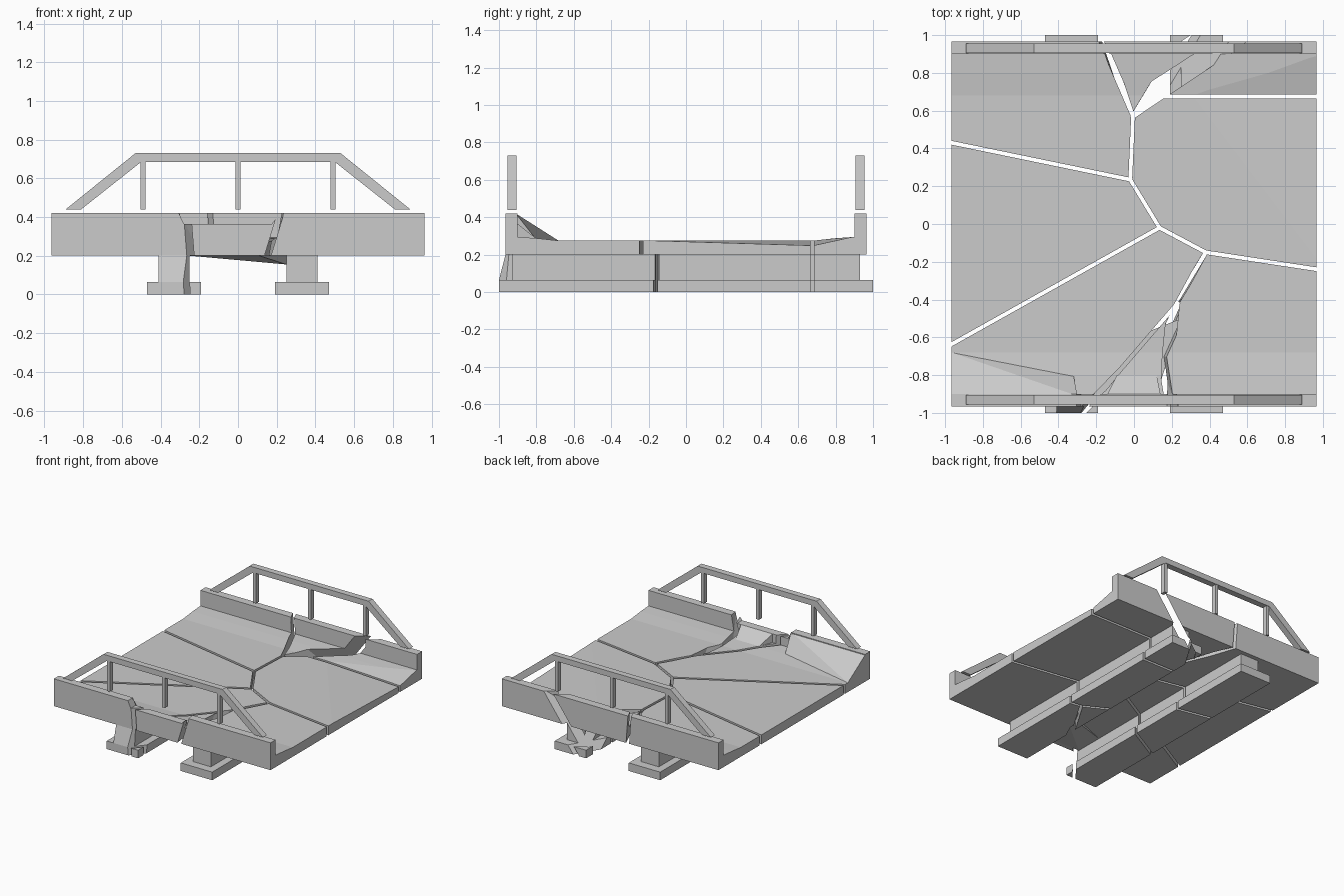
import bpy, bmesh
from mathutils import Vector

if "Cube" in bpy.data.objects:
    bpy.data.objects.remove(bpy.data.objects["Cube"])


def finish(name, bm):
    bmesh.ops.recalc_face_normals(bm, faces=bm.faces)
    me = bpy.data.meshes.new(name)
    bm.to_mesh(me)
    bm.free()
    ob = bpy.data.objects.new(name, me)
    bpy.context.collection.objects.link(ob)
    return ob


def hull(name, pts):
    bm = bmesh.new()
    vs = [bm.verts.new(p) for p in pts]
    bmesh.ops.convex_hull(bm, input=vs)
    bmesh.ops.dissolve_limit(bm, angle_limit=0.001, verts=bm.verts, edges=bm.edges)
    return finish(name, bm)


def extrude(name, pts, offset):
    bm = bmesh.new()
    f = bm.faces.new([bm.verts.new(p) for p in pts])
    r = bmesh.ops.extrude_face_region(bm, geom=[f])
    bmesh.ops.translate(bm, vec=offset,
                        verts=[v for v in r["geom"] if isinstance(v, bmesh.types.BMVert)])
    return finish(name, bm)


def box(name, x0, x1, y0, y1, z0, z1):
    return hull(name, [(x, y, z) for x in (x0, x1) for y in (y0, y1) for z in (z0, z1)])


def crack(a, b, a_low=None, b_low=None, width=0.02):
    """Thin slab through the model; a, b at z .42, a_low, b_low at z .2."""
    pts = []
    for p, q in ((a, b), (a_low or a, b_low or b)):
        p, q = Vector(p), Vector(q)
        d = (q - p).normalized()
        n = Vector((-d.y, d.x)) * width / 2
        pts.append([p - d * .01 + n, p - d * .01 - n, q + d * .01 + n, q + d * .01 - n])
    out = []
    for t, l in zip(*pts):
        for z in (0.5, -0.05):
            k = (z - 0.2) / 0.22
            k = max(k, -0.3)
            out.append((*(l + (t - l) * k), z))
    return hull("crack_cutter", out)


def cut(ob, cutters):
    for c in cutters:
        m = ob.modifiers.new("cut", "BOOLEAN")
        m.operation, m.object, m.solver = "DIFFERENCE", c, "EXACT"
    bpy.context.view_layer.update()
    me = bpy.data.meshes.new_from_object(
        ob.evaluated_get(bpy.context.evaluated_depsgraph_get()))
    ob.modifiers.clear()
    ob.data = me


# Road slab with kerbs, one profile run along x
half = [(.965, .2), (.965, .42), (.9, .42), (.9, .295), (.8, .288), (.68, .275)]
prof = half + [(-y, z) for y, z in reversed(half)]
deck = extrude("road_deck", [(-.965, y, z) for y, z in prof], (1.93, 0, 0))

# Sloped broken infill behind the front kerb
infill = hull("broken_kerb_slope", [
    (-.965, -.68, .274), (-.965, -.91, .42), (-.3, -.91, .42), (-.32, -.8, .28),
    (-.965, -.91, .27), (-.3, -.91, .27)])

# Pier walls and footings
parts = [deck, infill]
for side, s in (("left", -1), ("right", 1)):
    x = .33 * s
    parts.append(box(side + "_footing", x - .14, x + .14, -1, 1, 0, .065))
    front = [(-1, .065), (-.965, .2)] if s < 0 else [(-.93, .065), (-.93, .2)]
    parts.append(extrude(side + "_pier", [(x - .08, y, z) for y, z in
                 front + [(.93, .2), (.93, .065)]], (.16, 0, 0)))

# Crack lines through everything
cutters = [
    crack((-.99, .435), (-.02, .235)),
    crack((-.02, .235), (.135, -.02)),
    crack((.135, -.02), (-.99, -.65)),
    crack((-.02, .235), (-.005, .57)),
    crack((.135, -.02), (.38, -.15)),
    crack((.38, -.15), (.99, -.243)),
    crack((.13, .675), (.99, .675)),
    crack((-.005, .57), (-.19, 1.02), None, (-.165, 1.02)),
    crack((-.005, .57), (.58, 1.02), None, (.34, 1.02)),
    crack((.38, -.15), (.23, -.42), None, (.22, -.42)),
    crack((.23, -.42), (.18, -.7), None, (.12, -.7)),
    crack((.18, -.7), (.21, -1.02), (.12, -.7), (.11, -1.02)),
    crack((.23, -.42), (-.08, -.78)),
    crack((-.08, -.78), (-.31, -1.02), None, (-.285, -1.02)),
]
for p in parts:
    cut(p, cutters)

# Lowered kerb at the front, dipped road edge at the right
notch = extrude("notch_cutter", [(-.315, -1, .44), (.235, -1, .44), (.175, -1, .365),
                                 (-.28, -1, .365)], (0, .15, 0))
dip = hull("dip_cutter", [(.98, -.2, .275), (.98, .68, .248), (.3, .68, .2755),
                          (.98, .895, .295), (.98, .3, .31), (.98, .68, .31)])
cut(deck, [notch, dip])
for c in cutters + [notch, dip]:
    bpy.data.objects.remove(c)

# Loose rubble: wedge on the road and slipped underside
hull("rubble_wedge", [(-.14, -.9, .365), (.14, -.9, .365), (-.09, -.8, .286),
                      (.12, -.8, .286), (-.14, -.9, .28), (.14, -.9, .28)])
hull("slipped_underside", [(-.25, -.93, .2), (-.25, -.7, .2), (.25, -.5, .155),
                           (.25, -.5, .2), (.11, -.93, .2)])

# Railings: bent top beam and three posts each side
beam = [(-.89, .44), (-.53, .73), (.53, .73), (.89, .44),
        (.81, .44), (.5, .685), (-.5, .685), (-.81, .44)]
for side, y in (("front", -.93), ("back", .93)):
    extrude(side + "_rail", [(x, y - .025, z) for x, z in beam], (0, .05, 0))
    for i, x in enumerate((-.49, 0, .49)):
        box(f"{side}_rail_post_{i + 1}", x - .013, x + .013, y - .02, y + .02, .44, .69)
